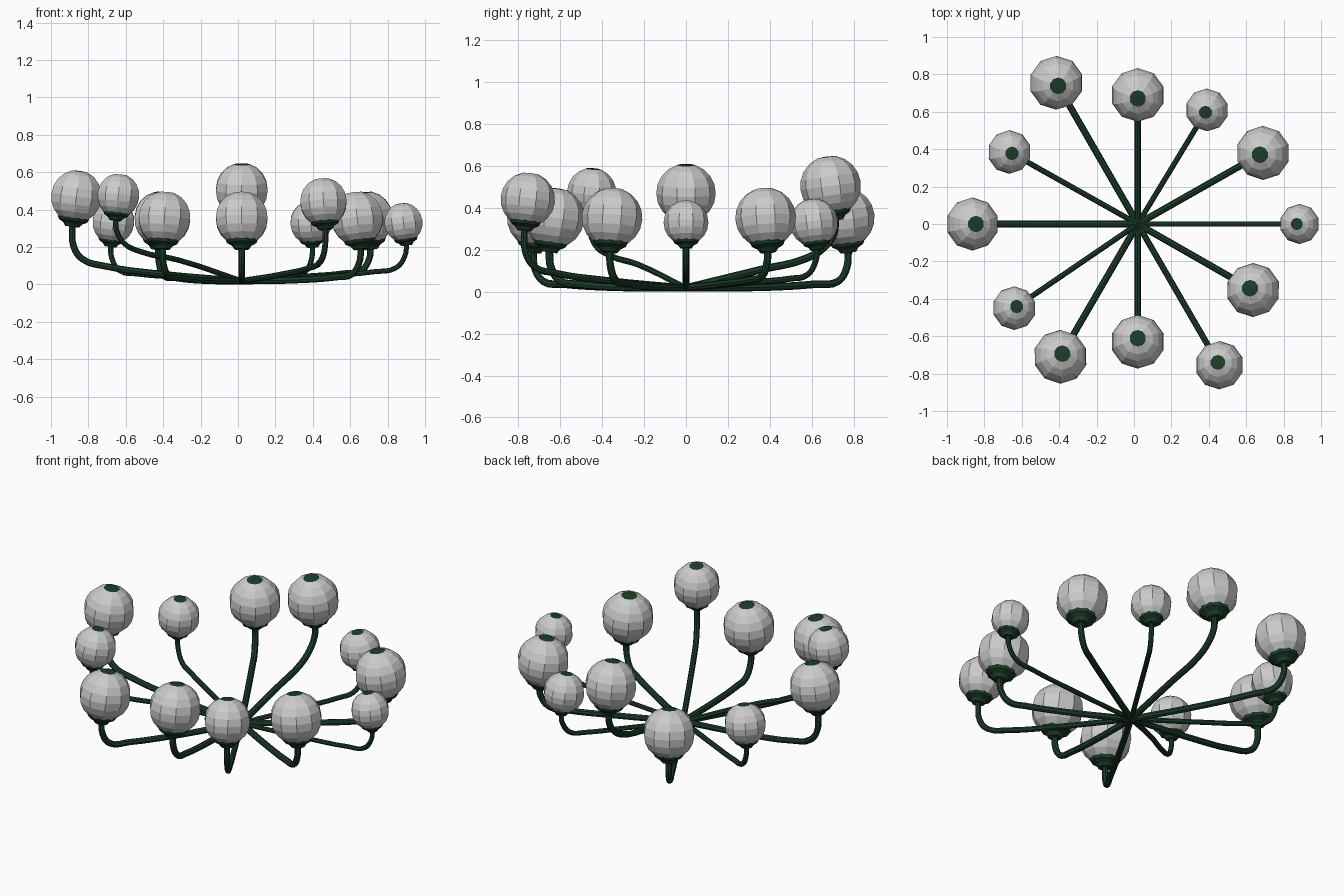
import bpy, bmesh
from math import radians, sin, cos, tau
from mathutils import Vector, Matrix

if "Cube" in bpy.data.objects:
    bpy.data.objects.remove(bpy.data.objects["Cube"])

HUB = Vector((0.02, 0, 0.018))
TILT = radians(8)
green = bpy.data.materials.new("dark_green")
green.diffuse_color = (0.012, 0.045, 0.022, 1)
green.use_nodes = True
green.node_tree.nodes["Principled BSDF"].inputs["Base Color"].default_value = green.diffuse_color
grey = bpy.data.materials.new("globe_grey")
grey.diffuse_color = (0.6, 0.6, 0.6, 1)
grey.use_nodes = True
grey.node_tree.nodes["Principled BSDF"].inputs["Base Color"].default_value = grey.diffuse_color


def add_mesh(name, bm, mats):
    me = bpy.data.meshes.new(name)
    bm.to_mesh(me)
    bm.free()
    for m in mats:
        me.materials.append(m)
    ob = bpy.data.objects.new(name, me)
    bpy.context.collection.objects.link(ob)
    return ob


def globe(name, mat, r):
    # low-poly ball with a green top cap
    bm = bmesh.new()
    bmesh.ops.create_uvsphere(bm, u_segments=10, v_segments=10, radius=r)
    for f in bm.faces:
        f.material_index = 1 if f.calc_center_median().z > 0.93 * r else 0
    # flatten the cap
    for v in bm.verts:
        if v.co.z > 0.99 * r:
            v.co.z = 0.975 * r
    bm.transform(mat)
    add_mesh(name, bm, [grey, green])


def cup(name, mat, r):
    # flared holder under the ball, lathed from a profile
    prof = [(0.5, -0.8), (0.6, -0.79), (0.54, -0.92), (0.36, -1.02), (0.27, -1.15)]
    n = 10
    bm = bmesh.new()
    rings = [[bm.verts.new((p * r * cos(tau * i / n), p * r * sin(tau * i / n), z * r))
              for i in range(n)] for p, z in prof]
    for a, b in zip(rings, rings[1:]):
        for i in range(n):
            bm.faces.new((a[i], a[(i + 1) % n], b[(i + 1) % n], b[i]))
    bm.faces.new(rings[0])
    bm.faces.new(rings[-1])
    bmesh.ops.recalc_face_normals(bm, faces=bm.faces)
    bm.transform(mat)
    add_mesh(name, bm, [green])


def arm(name, points, r):
    # round stem bending up into the cup
    cu = bpy.data.curves.new(name, 'CURVE')
    cu.dimensions = '3D'
    cu.bevel_depth = r
    cu.bevel_resolution = 2
    cu.resolution_u = 4
    cu.use_fill_caps = True
    sp = cu.splines.new('BEZIER')
    sp.bezier_points.add(len(points) - 1)
    for bp, p in zip(sp.bezier_points, points):
        bp.co = p
        bp.handle_left_type = bp.handle_right_type = 'AUTO'
    sp.use_smooth = False
    cu.materials.append(green)
    bpy.context.collection.objects.link(bpy.data.objects.new(name, cu))


# globe centre x, y, z, radius, elbow height, mid-arm height
LAMPS = [
    (0.885, 0.00, 0.33, 0.107, 0.09, 0.045),
    (0.69, 0.38, 0.353, 0.145, 0.075, 0.04),
    (0.39, 0.61, 0.33, 0.115, 0.08, 0.045),
    (0.02, 0.69, 0.505, 0.145, 0.21, 0.105),
    (-0.415, 0.755, 0.353, 0.145, 0.05, 0.022),
    (-0.666, 0.385, 0.335, 0.117, 0.075, 0.04),
    (-0.864, 0.00, 0.47, 0.142, 0.135, 0.058),
    (-0.64, -0.45, 0.475, 0.117, 0.22, 0.13),
    (-0.393, -0.71, 0.353, 0.145, 0.05, 0.022),
    (0.02, -0.63, 0.353, 0.145, 0.05, 0.022),
    (0.457, -0.755, 0.44, 0.13, 0.12, 0.055),
    (0.637, -0.353, 0.353, 0.145, 0.055, 0.025),
]

for k, (x, y, z, r, ze, zm) in enumerate(LAMPS):
    out = Vector((x - HUB.x, y, 0))
    dist = out.length
    out.normalize()
    # lean each lamp towards the hub
    side = Vector((0, 0, 1)).cross(-out)
    mat = Matrix.Translation((x, y, z)) @ Matrix.Rotation(TILT, 4, side)
    globe(f"globe_{k}", mat, r)
    cup(f"cup_{k}", mat, r)
    R = dist + 1.1 * r * sin(TILT)
    path = [(0.5 * R, zm), (0.8 * R, zm + 0.5 * (ze - zm)), (R - 0.055, ze),
            (R - 0.008, ze + 0.065), (R, z - 1.08 * r)]
    pts = [HUB] + [Vector((HUB.x, 0, h)) + out * d for d, h in path]
    arm(f"arm_{k}", pts, 0.125 * r)
